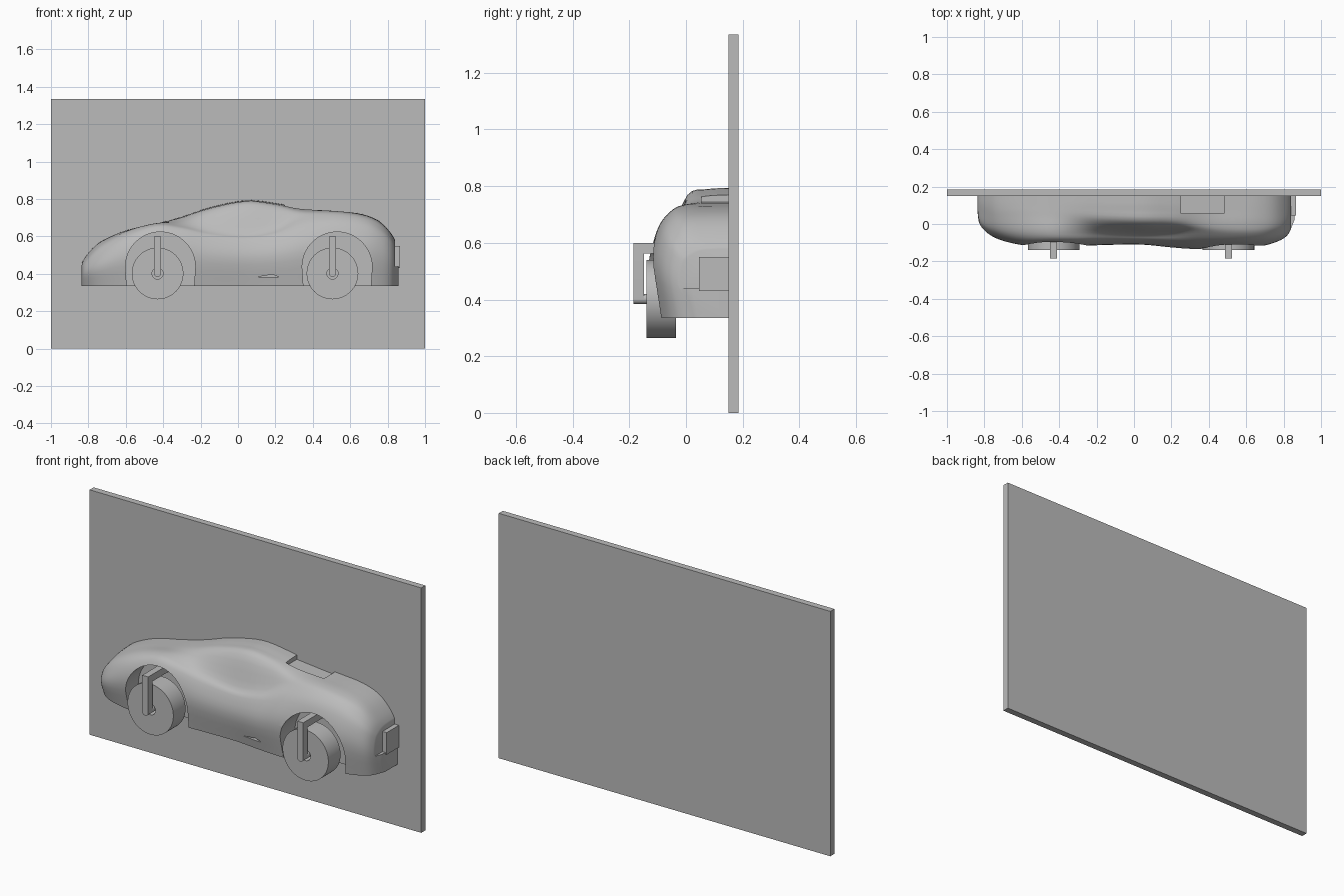
import bpy, bmesh, math
from mathutils import Vector

if "Cube" in bpy.data.objects:
    bpy.data.objects.remove(bpy.data.objects["Cube"])

grey = bpy.data.materials.new("plain grey")
grey.diffuse_color = (0.5, 0.5, 0.5, 1)
grey.use_nodes = True
grey.node_tree.nodes["Principled BSDF"].inputs["Base Color"].default_value = grey.diffuse_color


def make(name, verts, faces):
    me = bpy.data.meshes.new(name)
    me.from_pydata(verts, [], faces)
    bm = bmesh.new()
    bm.from_mesh(me)
    bmesh.ops.recalc_face_normals(bm, faces=bm.faces)
    bm.to_mesh(me)
    bm.free()
    ob = bpy.data.objects.new(name, me)
    bpy.context.collection.objects.link(ob)
    me.materials.append(grey)
    return ob


def prism(name, profile, y0, y1):
    """Extrude an (x, z) outline along y."""
    n = len(profile)
    verts = [(x, y, z) for y in (y0, y1) for x, z in profile]
    faces = [(i, (i + 1) % n, n + (i + 1) % n, n + i) for i in range(n)]
    return make(name, verts, faces + [tuple(range(n)), tuple(range(n, 2 * n))])


def box(name, x0, x1, y0, y1, z0, z1):
    return prism(name, [(x0, z0), (x1, z0), (x1, z1), (x0, z1)], y0, y1)


def arc(cx, cz, r, a0=0, a1=360, n=64):
    return [(cx + r * math.cos(math.radians(a0 + (a1 - a0) * i / n)),
             cz + r * math.sin(math.radians(a0 + (a1 - a0) * i / n)))
            for i in range(n if a1 - a0 == 360 else n + 1)]


def cut(ob, cutter):
    cutter.hide_render = True
    m = ob.modifiers.new("cut", 'BOOLEAN')
    m.object, m.operation, m.solver = cutter, 'DIFFERENCE', 'EXACT'
    bpy.context.view_layer.objects.active = ob
    bpy.ops.object.modifier_apply(modifier=m.name)
    bpy.data.objects.remove(cutter)


def smooth(ob, angle=30):
    bpy.ops.object.select_all(action='DESELECT')
    ob.select_set(True)
    bpy.context.view_layer.objects.active = ob
    bpy.ops.object.shade_smooth_by_angle(angle=math.radians(angle))


def spline(pts, steps):
    """Smooth curve through points."""
    pts = [Vector(p) for p in pts]
    p = [2 * pts[0] - pts[1]] + pts + [2 * pts[-1] - pts[-2]]
    out = []
    for i in range(1, len(p) - 2):
        a, b, c, d = p[i - 1:i + 3]
        for k in range(steps):
            t = k / steps
            out.append(0.5 * (2 * b + (c - a) * t + (2 * a - 5 * b + 4 * c - d) * t * t
                              + (3 * b - a - 3 * c + d) * t ** 3))
    return out + [pts[-1]]


# Back panel
box("back_panel", -1, 1, 0.15, 0.185, 0, 1.335)

# Car body: x, top z, roof edge y z, belt y z, shoulder y z, widest y
stations = [
    (-.838, .44, .11, .44, .09, .43, .08, .42, .07),
    (-.82, .485, .07, .475, .02, .46, 0, .44, -.01),
    (-.74, .568, .05, .56, -.02, .54, -.055, .50, -.075),
    (-.6, .632, .05, .63, -.04, .62, -.09, .575, -.112),
    (-.44, .668, .04, .668, -.04, .668, -.09, .635, -.122),
    (-.3, .705, .03, .695, -.045, .66, -.09, .625, -.118),
    (-.15, .755, .015, .735, -.05, .635, -.085, .595, -.112),
    (.04, .793, .005, .768, -.055, .62, -.085, .58, -.110),
    (.2, .778, .005, .755, -.05, .645, -.09, .60, -.125),
    (.33, .753, 0, .735, -.04, .70, -.095, .635, -.133),
    (.5, .737, 0, .735, -.05, .715, -.1, .65, -.125),
    (.65, .722, 0, .718, -.05, .70, -.095, .64, -.122),
    (.75, .685, 0, .68, -.04, .66, -.08, .61, -.10),
    (.82, .615, .02, .61, -.02, .59, -.045, .56, -.06),
    (.857, .54, .09, .53, .05, .51, .03, .49, .02)]
rows = []
for x, zt, yc, zc, yd, zd, ye, ze, yf in stations:
    low = 0.335 + 0.6 * (ze - 0.335)
    rows.append([(x, .15, zt), (x, (.15 + yc) / 2, zt - (zt - zc) * .15), (x, yc, zc),
                 (x, yd, zd), (x, ye, ze), (x, yf, low), (x, yf + .025, .335)])
columns = [spline([r[j] for r in rows], 5) for j in range(7)]
sections = []
for i in range(len(columns[0])):
    s = spline([c[i] for c in columns], 4)
    x = s[0].x
    sections.append([Vector((x, .16, s[0].z))] + s + [Vector((x, .16, .335))])
n = len(sections[0])
faces = [(i * n + j, i * n + (j + 1) % n, (i + 1) * n + (j + 1) % n, (i + 1) * n + j)
         for i in range(len(sections) - 1) for j in range(n)]
last = (len(sections) - 1) * n
faces += [tuple(range(n)), tuple(range(last, last + n))]
body = make("car_body", [v for s in sections for v in s], faces)

# Wheel arches, side vent, rear deck and tail recesses
for cx in (-.415, .53):
    outline = arc(cx, .437, .187, 0, 180, 32) + [(cx - .178, .3), (cx + .178, .3)]
    cut(body, prism("arch_cutter", outline, -.3, 0))
cut(body, prism("vent_cutter", [(.1, .383), (.22, .383), (.185, .397)], -.3, -.085))
cut(body, prism("deck_cutter", [(.25, .745), (.48, .722), (.48, .85), (.25, .85)], .055, .3))
cut(body, box("tail_cutter", .84, 1, -.05, .3, .44, .615))
smooth(body)

# Tail plate
box("tail_plate", .82, .865, .045, .155, .43, .55)

# Wheels with their angled holders
for side, cx in (("front", -.43), ("rear", .505)):
    wheel = prism(side + "_wheel", arc(cx, .402, .138), -.14, -.035)
    cut(wheel, prism("hub_cutter", arc(cx, .402, .03, n=32), -.2, 0))
    smooth(wheel)
    bar = arc(cx, .402, .018, 180, 360, 16) + [(cx + .018, .6), (cx - .018, .6)]
    smooth(prism(side + "_holder_bar", bar, -.185, -.148))
    box(side + "_holder_arm", cx - .018, cx + .018, -.15, .01, .562, .6)
    smooth(prism(side + "_axle", arc(cx, .402, .018, n=32), -.15, .01))
